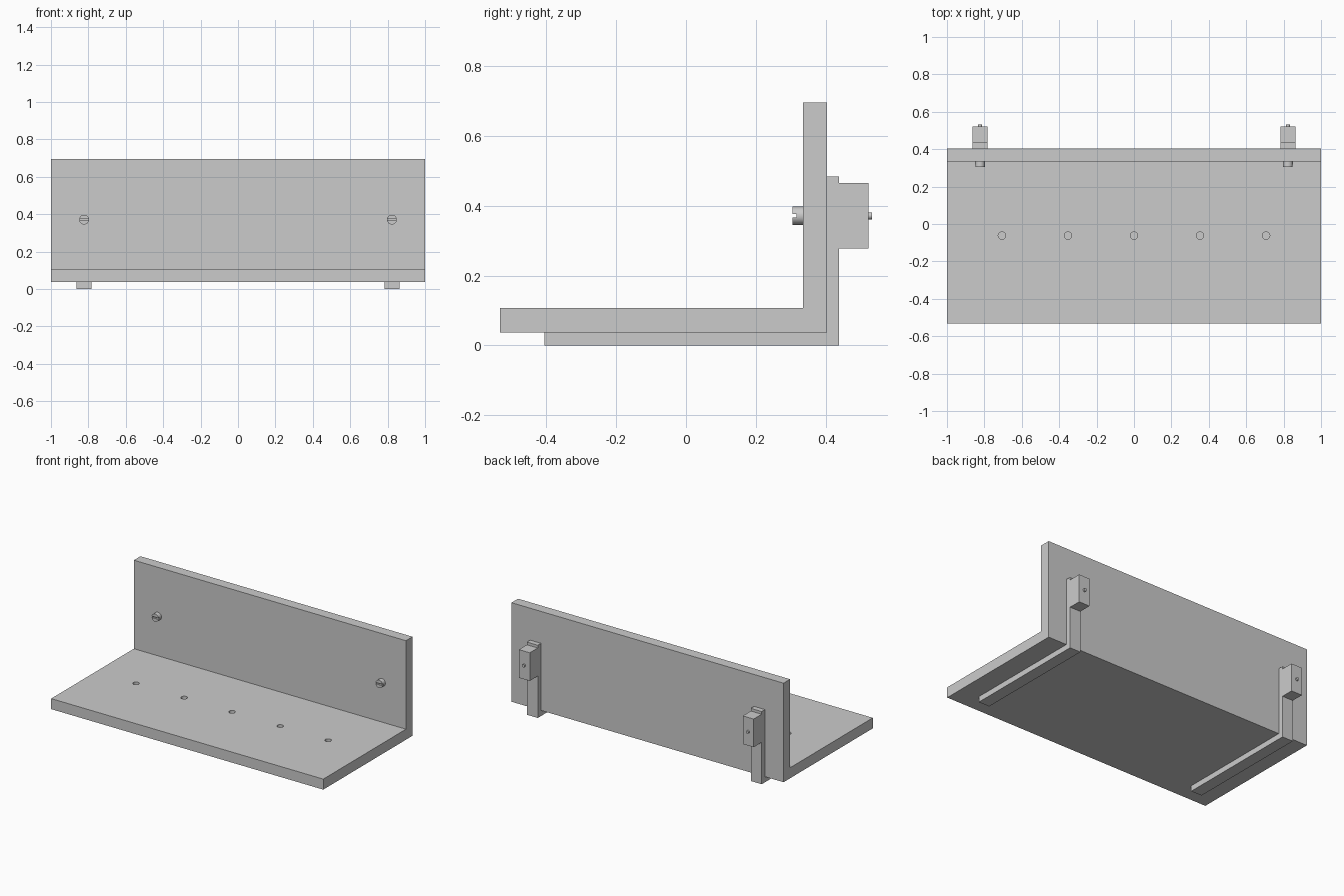
import bpy, bmesh, math

if "Cube" in bpy.data.objects:
    bpy.data.objects.remove(bpy.data.objects["Cube"])


def extrude_profile(name, pts, x, width):
    """Extrude a (y, z) outline along x, centred on x."""
    bm = bmesh.new()
    face = bm.faces.new([bm.verts.new((x - width / 2, y, z)) for y, z in pts])
    ext = bmesh.ops.extrude_face_region(bm, geom=[face])
    verts = [g for g in ext["geom"] if isinstance(g, bmesh.types.BMVert)]
    bmesh.ops.translate(bm, verts=verts, vec=(width, 0, 0))
    bmesh.ops.recalc_face_normals(bm, faces=bm.faces)
    mesh = bpy.data.meshes.new(name)
    bm.to_mesh(mesh)
    bm.free()
    ob = bpy.data.objects.new(name, mesh)
    bpy.context.collection.objects.link(ob)
    return ob


def cylinder(name, r, depth, loc, rot=(0, 0, 0)):
    bpy.ops.mesh.primitive_cylinder_add(vertices=32, radius=r, depth=depth,
                                        location=loc, rotation=rot)
    ob = bpy.context.object
    ob.name = name
    bpy.ops.object.shade_smooth_by_angle()
    return ob


def box(name, size, loc):
    bpy.ops.mesh.primitive_cube_add(size=1, location=loc)
    ob = bpy.context.object
    ob.name = name
    ob.scale = size
    return ob


def cut(ob, cutter):
    mod = ob.modifiers.new("cut", "BOOLEAN")
    mod.object = cutter
    mod.operation = "DIFFERENCE"
    mod.solver = "EXACT"
    cutter.hide_render = True
    cutter.hide_set(True)


# L-shaped shelf board
board = extrude_profile("shelf_board", [
    (-0.533, 0.037), (0.404, 0.037), (0.404, 0.695),
    (0.335, 0.695), (0.335, 0.107), (-0.533, 0.107)], 0, 2.0)

# Row of blind holes in the base
for i in range(-2, 3):
    cut(board, cylinder("hole_cutter", 0.02, 0.08, (i * 0.353, -0.062, 0.107)))

# Brackets, clamp blocks and slotted screws on both sides
side_on = (math.pi / 2, 0, 0)
for x in (-0.823, 0.823):
    extrude_profile("bracket", [
        (-0.405, 0), (0.438, 0), (0.438, 0.278), (0.522, 0.278),
        (0.522, 0.465), (0.438, 0.465), (0.438, 0.483), (0.404, 0.483),
        (0.404, 0.037), (-0.405, 0.037)], x, 0.08)
    head = cylinder("screw_head", 0.026, 0.03, (x, 0.32, 0.371), side_on)
    cut(head, box("slot_cutter", (0.07, 0.024, 0.009), (x, 0.305, 0.371)))
    cylinder("screw_tip", 0.01, 0.02, (x, 0.523, 0.371), side_on)
